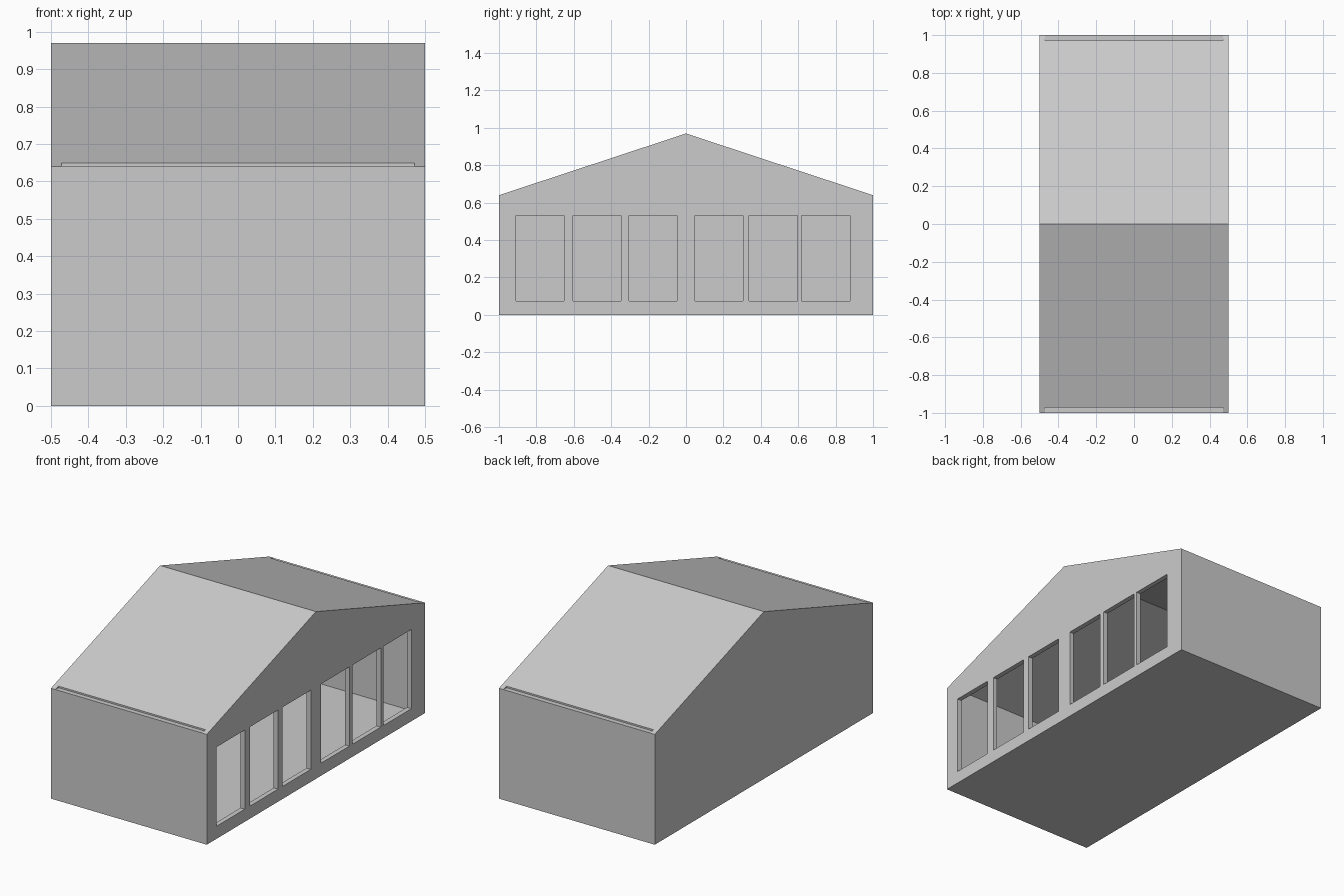
import bpy, bmesh

cube = bpy.data.objects.get("Cube")
if cube:
    bpy.data.objects.remove(cube)

grey = bpy.data.materials.new("plain grey")
grey.use_nodes = True
colour = (0.6, 0.6, 0.6, 1)
grey.diffuse_color = colour
grey.node_tree.nodes["Principled BSDF"].inputs["Base Color"].default_value = colour

HALF_X, HALF_Y = 0.5, 1.0
EAVE, RIDGE = 0.64, 0.97
WALL, SHEET = 0.028, 0.006


def extrude_profile(name, profile, x0, x1):
    """Solid made by sweeping a (y, z) outline from x0 to x1."""
    bm = bmesh.new()
    face = bm.faces.new([bm.verts.new((x0, y, z)) for y, z in profile])
    swept = bmesh.ops.extrude_face_region(bm, geom=[face])["geom"]
    verts = [v for v in swept if isinstance(v, bmesh.types.BMVert)]
    bmesh.ops.translate(bm, verts=verts, vec=(x1 - x0, 0, 0))
    bmesh.ops.recalc_face_normals(bm, faces=bm.faces)
    mesh = bpy.data.meshes.new(name)
    bm.to_mesh(mesh)
    bm.free()
    mesh.materials.append(grey)
    obj = bpy.data.objects.new(name, mesh)
    bpy.context.collection.objects.link(obj)
    return obj


def rect(y0, y1, z0, z1):
    return [(y0, z0), (y1, z0), (y1, z1), (y0, z1)]


# Gable walls
gable = [(-HALF_Y, 0), (HALF_Y, 0), (HALF_Y, EAVE), (0, RIDGE), (-HALF_Y, EAVE)]
window_wall = extrude_profile("window_wall", gable, HALF_X - WALL, HALF_X)
extrude_profile("blank_gable_wall", gable, -HALF_X, WALL - HALF_X)

# Six window openings
for start in (-0.91, -0.605, -0.305, 0.048, 0.337, 0.618):
    cutter = extrude_profile("window_cutter", rect(start, start + 0.258, 0.073, 0.532),
                             HALF_X - 2 * WALL, HALF_X + WALL)
    cutter.hide_render = True
    cut = window_wall.modifiers.new("opening", "BOOLEAN")
    cut.operation, cut.solver, cut.object = "DIFFERENCE", "EXACT", cutter
    bpy.context.view_layer.objects.active = window_wall
    bpy.ops.object.modifier_apply(modifier=cut.name)
    bpy.data.objects.remove(cutter)

# Eave walls and thin roof slopes between the gables
inner_x, inner_y = HALF_X - WALL, HALF_Y - WALL
slope_z = EAVE + (RIDGE - EAVE) * WALL / HALF_Y
for side, label in ((-1, "front"), (1, "back")):
    extrude_profile(label + "_wall", rect(side * inner_y, side * HALF_Y, 0, EAVE),
                    -inner_x, inner_x)
    slope = [(side * inner_y, slope_z), (0, RIDGE), (0, RIDGE - SHEET),
             (side * inner_y, slope_z - 2 * SHEET)]
    extrude_profile(label + "_roof", slope, -inner_x, inner_x)

# Floor
extrude_profile("floor", rect(-inner_y, inner_y, 0, SHEET), -inner_x, inner_x)
